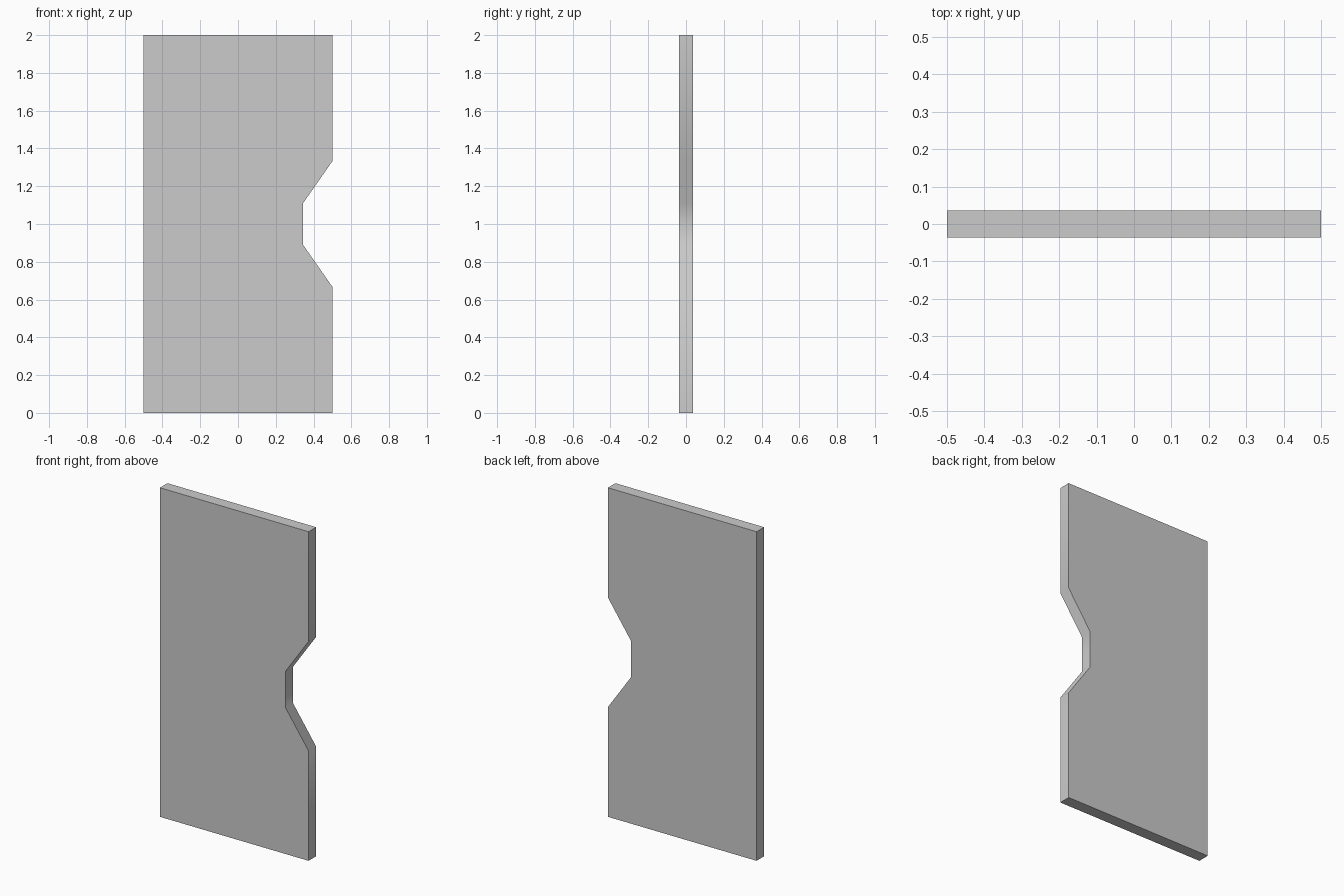
import bpy, bmesh, math

if "Cube" in bpy.data.objects:
    bpy.data.objects.remove(bpy.data.objects["Cube"])

HALF_T = 0.036  # half thickness

# Panel outline (x, z) with a tapered notch in the right edge
outline = [(-0.5, 0), (0.5, 0), (0.5, 0.667), (0.345, 0.889),
           (0.345, 1.111), (0.5, 1.333), (0.5, 2), (-0.5, 2)]

# Extrude the outline through the thickness
bm = bmesh.new()
front = bm.faces.new([bm.verts.new((x, -HALF_T, z)) for x, z in outline])
result = bmesh.ops.extrude_face_region(bm, geom=[front], use_keep_orig=True)
back = [v for v in result["geom"] if isinstance(v, bmesh.types.BMVert)]
bmesh.ops.translate(bm, verts=back, vec=(0, 2 * HALF_T, 0))
bmesh.ops.recalc_face_normals(bm, faces=bm.faces)

mesh = bpy.data.meshes.new("notched_panel")
bm.to_mesh(mesh)
bm.free()
panel = bpy.data.objects.new("notched_panel", mesh)
bpy.context.collection.objects.link(panel)

# Soft shading around the notch, crisp rim edges
bpy.context.view_layer.objects.active = panel
panel.select_set(True)
bpy.ops.object.shade_smooth_by_angle(angle=math.radians(40))
